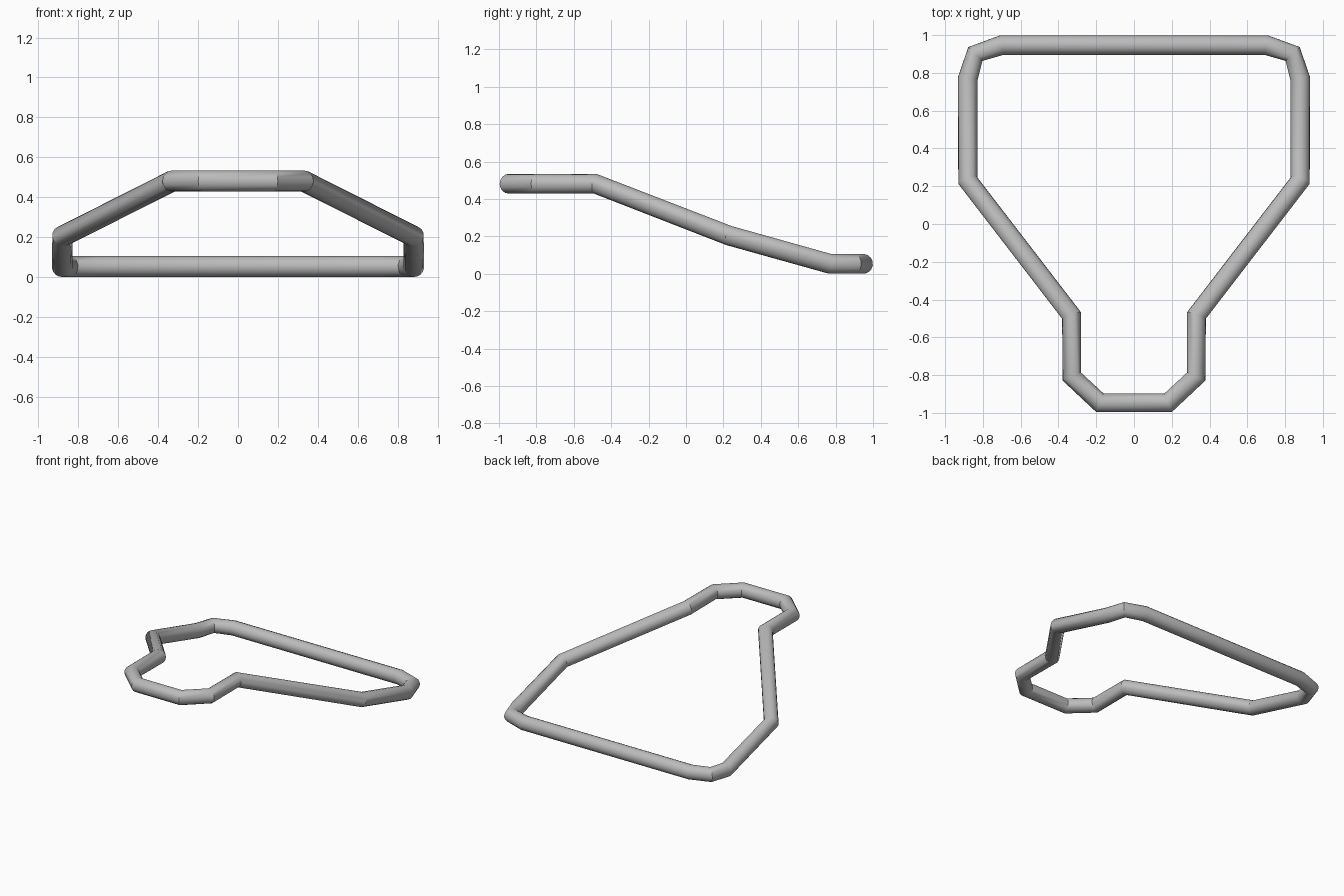
import bpy
import math

if "Cube" in bpy.data.objects:
    bpy.data.objects.remove(bpy.data.objects["Cube"], do_unlink=True)

# Plain grey metal
grey = bpy.data.materials.new("grey_metal")
grey.use_nodes = True
colour = (0.5, 0.5, 0.5, 1)
grey.diffuse_color = colour
grey.node_tree.nodes["Principled BSDF"].inputs["Base Color"].default_value = colour

# Left half of the bent frame, from the narrow raised front to the wide low back
TUBE_RADIUS = 0.053
half = [
    (0.18, -0.947, 0.481),
    (0.33, -0.807, 0.481),
    (0.33, -0.485, 0.481),
    (0.88, 0.23, 0.204),
    (0.88, 0.77, 0.053),
    (0.84, 0.90, 0.053),
    (0.70, 0.947, 0.053),
]
loop = half + [(-x, y, z) for x, y, z in reversed(half)]

# Closed tube swept along the path
curve = bpy.data.curves.new("tube_frame", "CURVE")
curve.dimensions = "3D"
curve.bevel_depth = TUBE_RADIUS
curve.bevel_resolution = 6
spline = curve.splines.new("POLY")
spline.points.add(len(loop) - 1)
for point, co in zip(spline.points, loop):
    point.co = (*co, 1)
spline.use_cyclic_u = True
curve.materials.append(grey)

frame = bpy.data.objects.new("tube_frame", curve)
bpy.context.collection.objects.link(frame)

# Mesh with smooth tube walls and crisp bends
bpy.ops.object.select_all(action="DESELECT")
bpy.context.view_layer.objects.active = frame
frame.select_set(True)
bpy.ops.object.convert(target="MESH")
bpy.ops.object.shade_smooth_by_angle(angle=math.radians(30))
